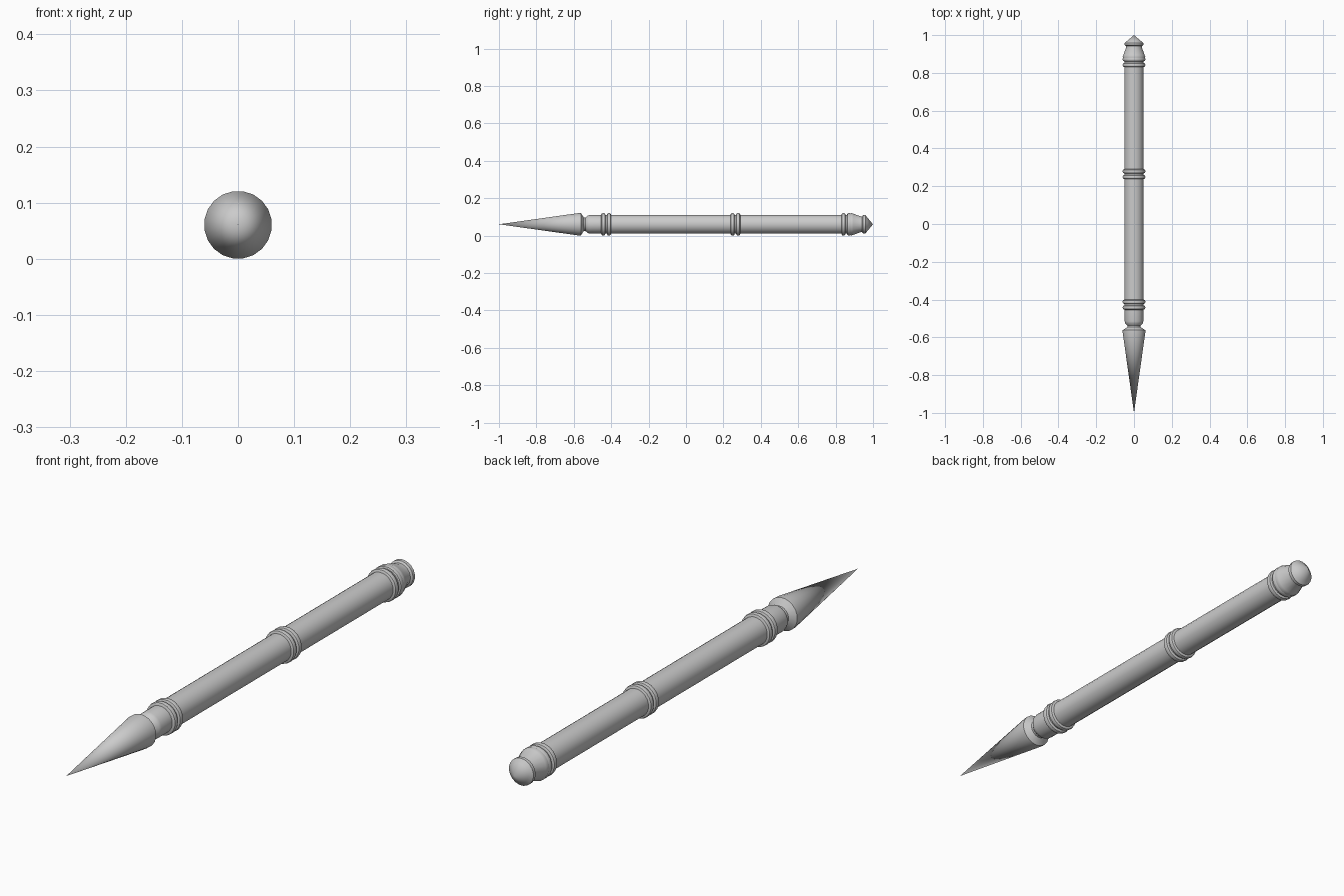
import bpy, math

if "Cube" in bpy.data.objects:
    bpy.data.objects.remove(bpy.data.objects["Cube"])

R = 0.0605          # widest radius, also height of the axis above the ground


def lathe(name, profile, sides=20, angle=35):
    """Revolve (y, radius) points around the long axis; zero radius makes a pole."""
    verts, rings, faces = [], [], []
    for y, r in profile:
        n = 1 if r == 0 else sides
        rings.append([len(verts) + i for i in range(n)])
        for i in range(n):
            a = 2 * math.pi * (i + 0.5) / sides
            verts.append((r * math.sin(a), y, R + r * math.cos(a)))
    for a, b in zip(rings, rings[1:]):
        for i in range(sides):
            j = (i + 1) % sides
            quad = [a[i % len(a)], a[j % len(a)], b[j % len(b)], b[i % len(b)]]
            faces.append(list(dict.fromkeys(quad)))
    for ring, flip in ((rings[0], True), (rings[-1], False)):
        if len(ring) > 1:
            faces.append(ring[::-1] if flip else ring)
    mesh = bpy.data.meshes.new(name)
    mesh.from_pydata(verts, [], faces)
    obj = bpy.data.objects.new(name, mesh)
    bpy.context.collection.objects.link(obj)
    bpy.ops.object.select_all(action='DESELECT')
    obj.select_set(True)
    bpy.context.view_layer.objects.active = obj
    bpy.ops.object.mode_set(mode='EDIT')
    bpy.ops.mesh.select_all(action='SELECT')
    bpy.ops.mesh.normals_make_consistent(inside=False)
    bpy.ops.object.mode_set(mode='OBJECT')
    bpy.ops.object.shade_smooth_by_angle(angle=math.radians(angle))
    return obj


# Pointed head with undercut base, waisted neck and collar
lathe("pointed_head", [(-1, 0), (-0.575, R), (-0.562, R), (-0.546, 0.036),
                       (-0.538, 0.036), (-0.526, 0.047), (-0.515, 0.05), (-0.44, 0.05)])

# Long shaft
lathe("shaft", [(-0.45, 0.051), (0.86, 0.051)])

# Paired raised rings
for label, y in (("front", -0.427), ("middle", 0.264), ("rear", 0.857)):
    for k, off in enumerate((-0.015, 0.015)):
        c = y + off
        lathe(f"{label}_ring_{k + 1}", [(c - 0.012, 0.05), (c - 0.008, 0.059), (c - 0.003, R),
                                        (c + 0.003, R), (c + 0.008, 0.059), (c + 0.012, 0.05)])

# Tapered tail and domed end cap
lathe("tail_cap", [(0.86, 0.053), (0.885, R), (0.895, 0.057), (0.933, 0.043), (0.942, 0.043),
                   (0.947, 0.05), (0.959, 0.05), (0.97, 0.036), (1.0, 0)], angle=50)
